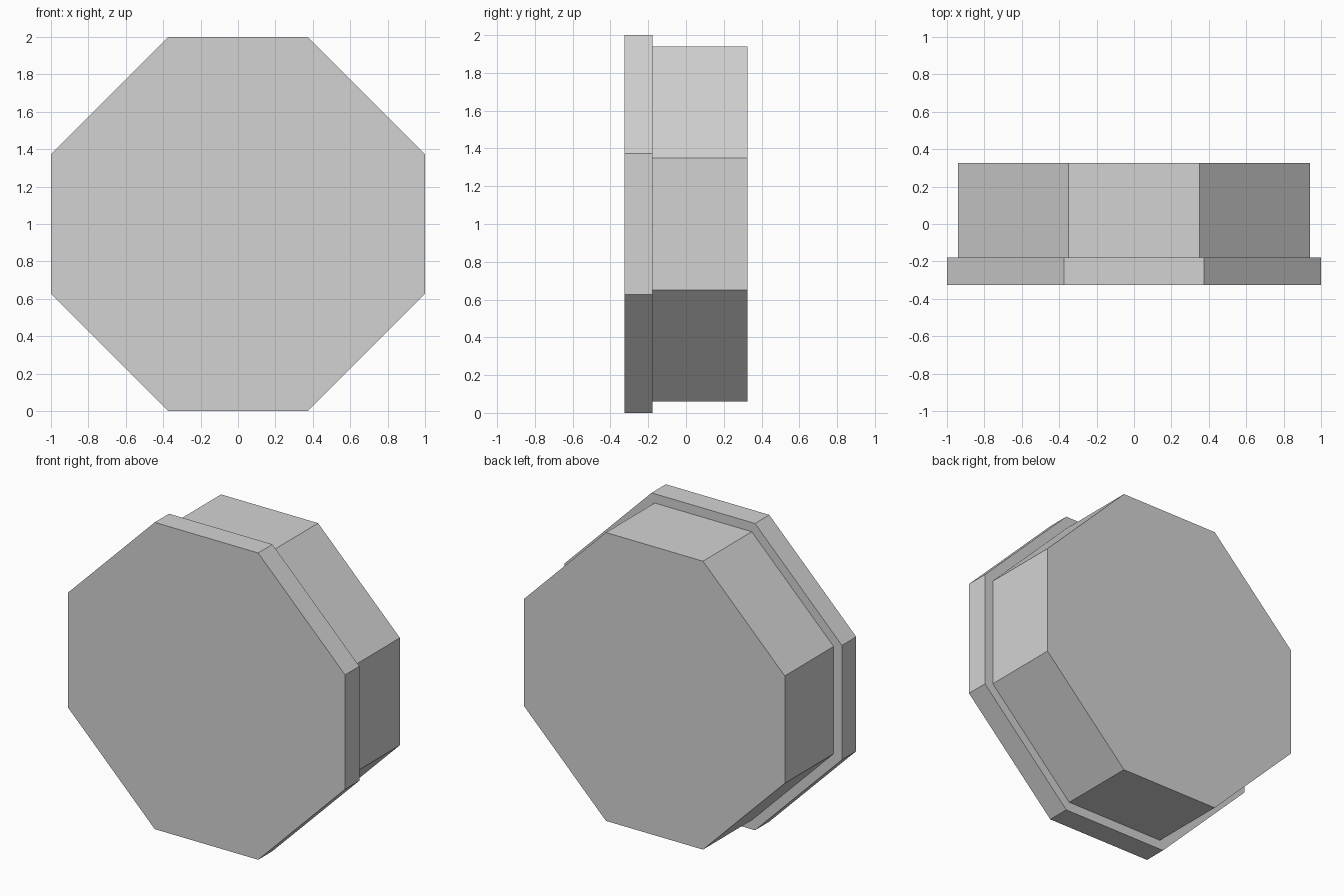
import bpy, bmesh

if "Cube" in bpy.data.objects:
    bpy.data.objects.remove(bpy.data.objects["Cube"])

grey = bpy.data.materials.new("light grey")
grey.diffuse_color = (0.65, 0.65, 0.65, 1)
grey.use_nodes = True
grey.node_tree.nodes["Principled BSDF"].inputs["Base Color"].default_value = grey.diffuse_color


def octagon_prism(name, half, flat, y0, y1):
    """Eight-sided slab in the xz plane, extruded along y."""
    profile = [(flat, half), (half, flat), (half, -flat), (flat, -half),
               (-flat, -half), (-half, -flat), (-half, flat), (-flat, half)]
    bm = bmesh.new()
    face = bm.faces.new([bm.verts.new((x, y0, 1 + z)) for x, z in profile])
    new = bmesh.ops.extrude_face_region(bm, geom=[face])["geom"]
    verts = [g for g in new if isinstance(g, bmesh.types.BMVert)]
    bmesh.ops.translate(bm, verts=verts, vec=(0, y1 - y0, 0))
    bmesh.ops.recalc_face_normals(bm, faces=bm.faces)
    mesh = bpy.data.meshes.new(name)
    bm.to_mesh(mesh)
    bm.free()
    mesh.materials.append(grey)
    obj = bpy.data.objects.new(name, mesh)
    bpy.context.collection.objects.link(obj)
    return obj


# Wide front plate and the thicker, slightly smaller body behind it
octagon_prism("front_plate", 1.0, 0.373, -0.325, -0.178)
octagon_prism("rear_body", 0.94, 0.35, -0.178, 0.325)
